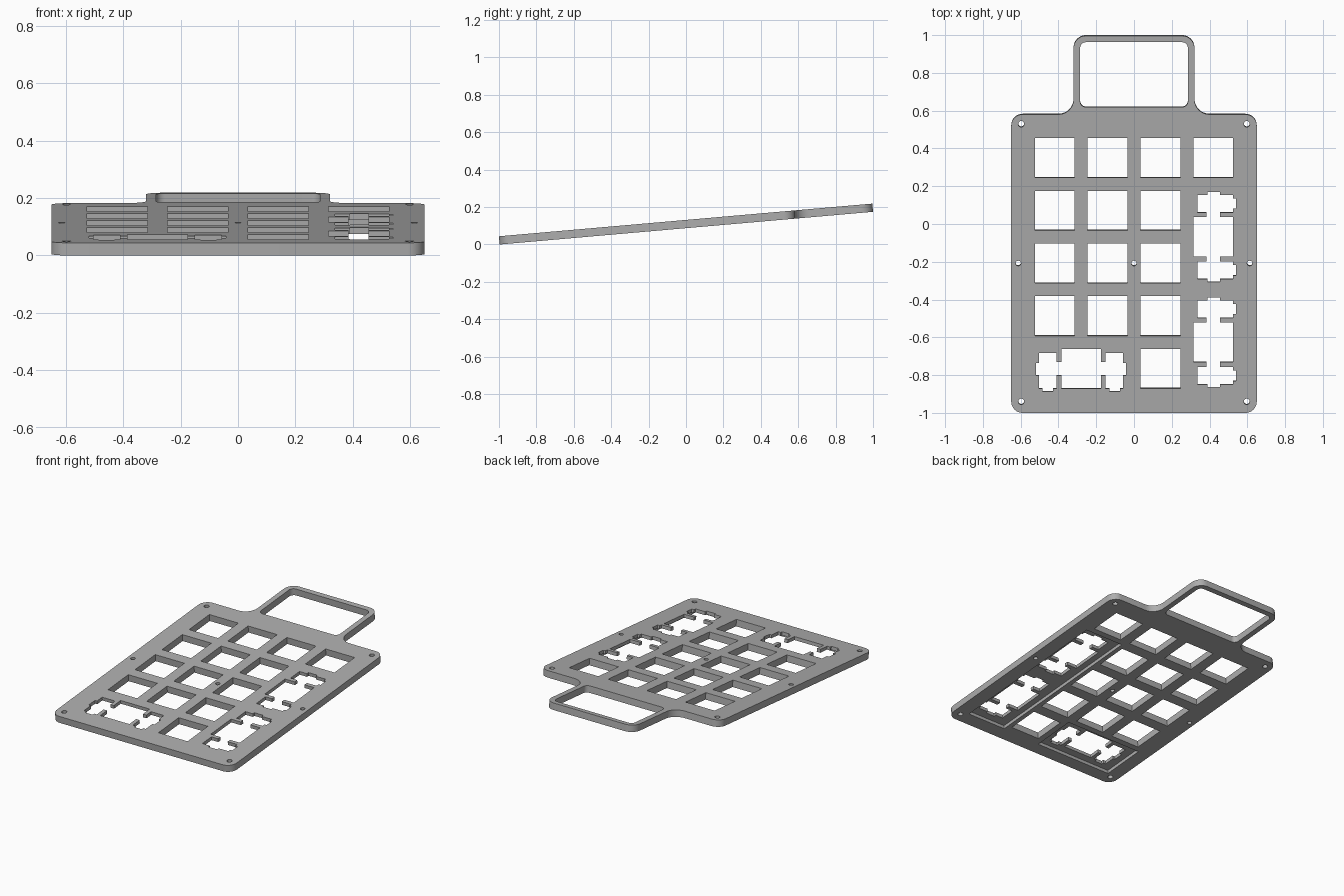
import bpy, bmesh, math
from mathutils import Vector

THICK = 0.044          # full plate thickness
TILT = math.radians(5)
HALF_LEN = 1.002       # half length along the slope
PITCH = 0.28           # key spacing
KEY = 0.105            # half size of a key opening

default = bpy.data.objects.get("Cube")
if default:
    bpy.data.objects.remove(default, do_unlink=True)

grey = bpy.data.materials.new("plate grey")
grey.use_nodes = True
grey.diffuse_color = (0.42, 0.42, 0.42, 1)
grey.node_tree.nodes["Principled BSDF"].inputs["Base Color"].default_value = (0.42, 0.42, 0.42, 1)


def rounded(corners, steps=8):
    """Outline with a circular arc at every right-angled (x, y, radius) corner."""
    out = []
    for i, (x, y, r) in enumerate(corners):
        p = Vector((x, y))
        a = (Vector(corners[i - 1][:2]) - p).normalized()
        b = (Vector(corners[(i + 1) % len(corners)][:2]) - p).normalized()
        centre = p + r * (a + b)
        for k in range(steps + 1):
            t = k / steps * math.pi / 2
            out.append(centre - r * (b * math.cos(t) + a * math.sin(t)))
    return out


def rect(x0, x1, y0, y1):
    return [(x0, y0), (x1, y0), (x1, y1), (x0, y1)]


def circle(x, y, r, n=20):
    return [(x + r * math.cos(k * math.tau / n), y + r * math.sin(k * math.tau / n)) for k in range(n)]


def prisms(name, outlines, z0, z1):
    """One object made of straight extrusions of the outlines."""
    bm = bmesh.new()
    for pts in outlines:
        face = bm.faces.new([bm.verts.new((p[0], p[1], z0)) for p in pts])
        top = bmesh.ops.extrude_face_region(bm, geom=[face])["geom"]
        bmesh.ops.translate(bm, vec=(0, 0, z1 - z0),
                            verts=[v for v in top if isinstance(v, bmesh.types.BMVert)])
    bmesh.ops.recalc_face_normals(bm, faces=bm.faces[:])
    mesh = bpy.data.meshes.new(name)
    bm.to_mesh(mesh)
    bm.free()
    mesh.materials.append(grey)
    obj = bpy.data.objects.new(name, mesh)
    bpy.context.collection.objects.link(obj)
    return obj


# Plate outline with the handle frame, right half mirrored to the left
half = [(0.65, -HALF_LEN, 0.06), (0.65, 0.584, 0.06), (0.32, 0.584, 0.08), (0.32, HALF_LEN, 0.065)]
outline = half + [(-x, y, r) for x, y, r in reversed(half)]
plate = prisms("key_plate", [rounded(outline)], 0, THICK)

# Handle window
holes = [rounded([(-0.285, 0.623, 0.03), (0.285, 0.623, 0.03),
                  (0.285, 0.968, 0.03), (-0.285, 0.968, 0.03)])]

# Single key openings
col = [-0.42 + PITCH * j for j in range(4)]
row = [0.353 - PITCH * i for i in range(5)]
keys = [(j, 0) for j in range(4)] + [(j, i) for i in (1, 2, 3) for j in range(3)] + [(2, 4)]
for j, i in keys:
    holes.append(rect(col[j] - KEY, col[j] + KEY, row[i] - KEY, row[i] + KEY))

# Double-width openings with side clips: half profile, mirrored
clip = [(KEY, KEY), (KEY, 0.035), (0.13, 0.035), (0.13, 0.083), (0.223, 0.083),
        (0.223, 0.03), (0.238, 0.03), (0.238, -0.035), (0.223, -0.035), (0.223, -KEY),
        (0.205, -KEY), (0.205, -0.12), (0.15, -0.12), (0.15, -KEY), (0.13, -KEY),
        (0.13, -0.035), (KEY, -0.035), (KEY, -KEY)]
double = clip + [(-u, v) for u, v in reversed(clip)]
wide_x = (col[0] + col[1]) / 2
holes.append([(wide_x + u, row[4] + v) for u, v in double])
for i in (1, 3):
    mid = (row[i] + row[i + 1]) / 2
    holes.append([(col[3] - v, mid + u) for u, v in double])

# Screw holes
for side in (-1, 1):
    holes += [circle(side * 0.597, 0.533, 0.016), circle(side * 0.597, -0.942, 0.016),
              circle(side * 0.613, -0.207, 0.014)]
holes.append(circle(0, -0.207, 0.014))

# Underside pockets that thin the plate around the double openings
pockets = [rect(0.275, 0.555, -0.91, 0.21), rect(-0.56, -0.005, -0.92, -0.63)]

cutters = [prisms("opening_cutter", holes, -0.1, 0.1),
           prisms("pocket_cutter", pockets, -0.1, THICK / 2)]
for cutter in cutters:
    cutter.hide_render = True
    mod = plate.modifiers.new(cutter.name, "BOOLEAN")
    mod.operation = "DIFFERENCE"
    mod.solver = "EXACT"
    mod.object = cutter

# Bake the cuts, then shade round corners smoothly
bpy.ops.object.select_all(action="DESELECT")
plate.select_set(True)
bpy.context.view_layer.objects.active = plate
for mod in list(plate.modifiers):
    bpy.ops.object.modifier_apply(modifier=mod.name)
for cutter in cutters:
    bpy.data.objects.remove(cutter, do_unlink=True)
bpy.ops.object.shade_smooth_by_angle(angle=math.radians(30))

# Typing slope, front edge on the ground
plate.rotation_euler.x = TILT
plate.location = (0, THICK / 2 * math.sin(TILT), HALF_LEN * math.sin(TILT))
